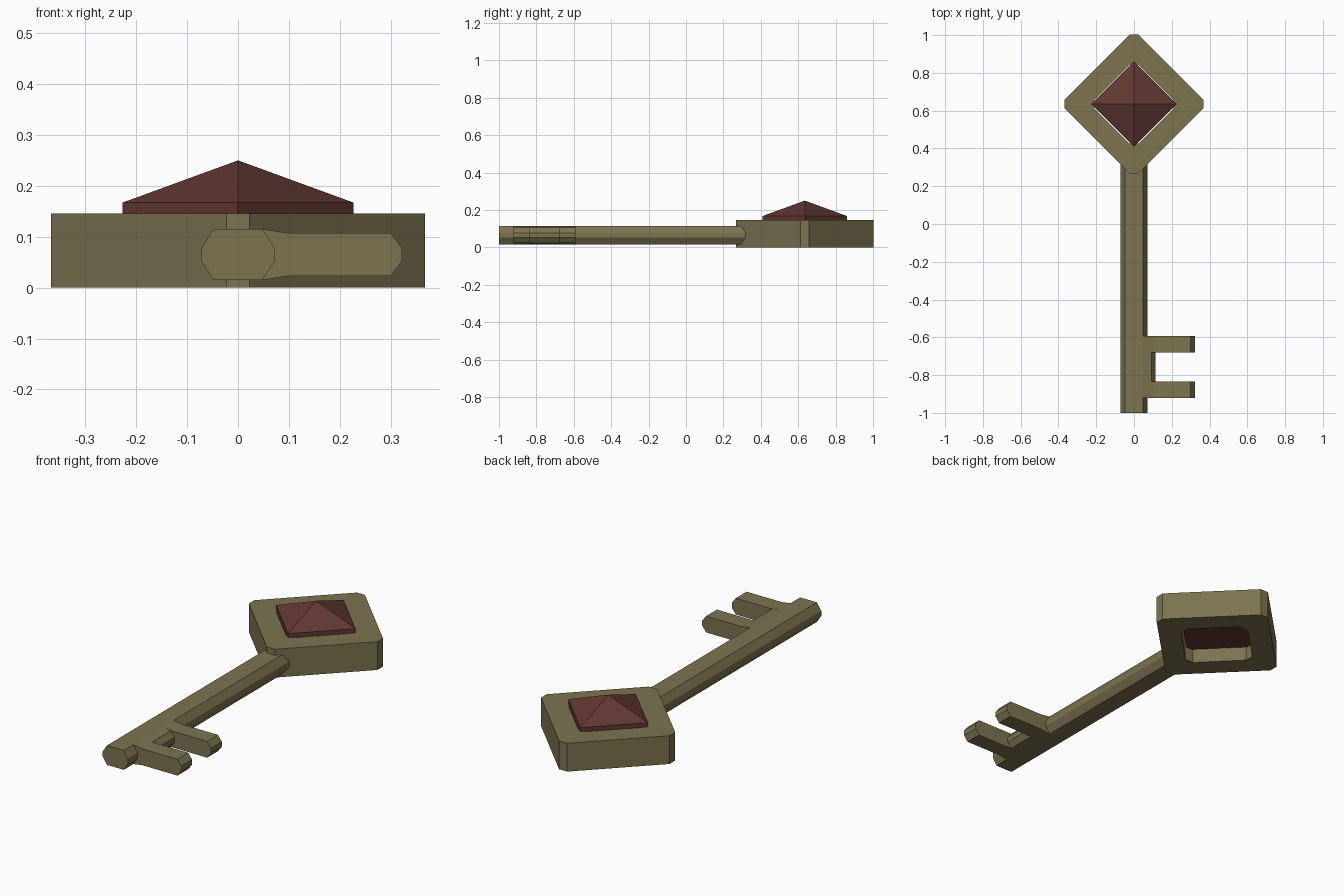
import bpy

if "Cube" in bpy.data.objects:
    bpy.data.objects.remove(bpy.data.objects["Cube"])

HEAD_Y = 0.635


def material(name, color):
    m = bpy.data.materials.new(name)
    m.diffuse_color = (*color, 1)
    m.use_nodes = True
    m.node_tree.nodes["Principled BSDF"].inputs["Base Color"].default_value = m.diffuse_color
    return m


brass = material("brass", (0.2, 0.175, 0.08))
red = material("red_gem", (0.12, 0.04, 0.033))


def make(name, verts, faces, mat):
    me = bpy.data.meshes.new(name)
    me.from_pydata(verts, [], faces)
    me.materials.append(mat)
    ob = bpy.data.objects.new(name, me)
    bpy.context.collection.objects.link(ob)
    return ob


def bridge(a, b, n):
    """Quads between two rings of n vertices starting at indices a and b."""
    return [(a + i, a + (i + 1) % n, b + (i + 1) % n, b + i) for i in range(n)]


def bar_along_y(name, profile, y0, y1, caps=True):
    """Extrude a clockwise-from-back (x, z) profile along y."""
    n = len(profile)
    verts = [(x, y, z) for y in (y0, y1) for x, z in profile]
    faces = [f[::-1] for f in bridge(0, n, n)]
    if caps:
        faces += [tuple(range(n)), tuple(range(2 * n - 1, n - 1, -1))]
    return make(name, verts, faces, brass)


def diamond(r, c, z):
    """Diamond ring with clipped corners, counter-clockwise."""
    pts = [(r, -c), (r, c), (c, r), (-c, r), (-r, c), (-r, -c), (-c, -r), (c, -r)]
    return [(x, y + HEAD_Y, z) for x, y in pts]


# Head: thick clipped diamond with an opening through it
OUT, IN, C, TOP = 0.367, 0.21, 0.023, 0.146
verts = (diamond(OUT, C, 0) + diamond(OUT, C, TOP)
         + diamond(IN, C, TOP) + diamond(IN, C, 0))
faces = bridge(0, 8, 8) + bridge(8, 16, 8) + bridge(16, 24, 8) + bridge(24, 0, 8)
make("head", verts, faces, brass)

# Gem: square base set in the opening, pyramid on top
G = 0.227
square = [(G, 0), (0, G), (-G, 0), (0, -G)]
verts = [(x, y + HEAD_Y, z) for z in (0.072, 0.167) for x, y in square]
verts.append((0, HEAD_Y, 0.25))
faces = [(3, 2, 1, 0)] + bridge(0, 4, 4) + [(4 + i, 4 + (i + 1) % 4, 8) for i in range(4)]
make("gem", verts, faces, red)

# Shaft: eight-sided bar
half = [(0.048, 0.015), (0.072, 0.052), (0.072, 0.078), (0.048, 0.115)]
shaft = half + [(-x, z) for x, z in reversed(half)]
bar_along_y("shaft", shaft, -1.0, 0.35)


# Bit: two teeth joined by a short web, all with bevelled tips
def bit_profile(tip):
    neck = min(0.1, tip - 0.022)
    lower = [(0.048, 0.015), (neck, 0.023)]
    if tip > 0.2:
        lower.append((tip - 0.022, 0.023))
    lower.append((tip, 0.052))
    return lower + [(x, 0.13 - z) for x, z in reversed(lower)]


for name, y0 in (("upper_tooth", -0.68), ("lower_tooth", -0.922)):
    bar_along_y(name, bit_profile(0.322), y0, y0 + 0.088)
bar_along_y("web", bit_profile(0.115), -0.834, -0.68, caps=False)
